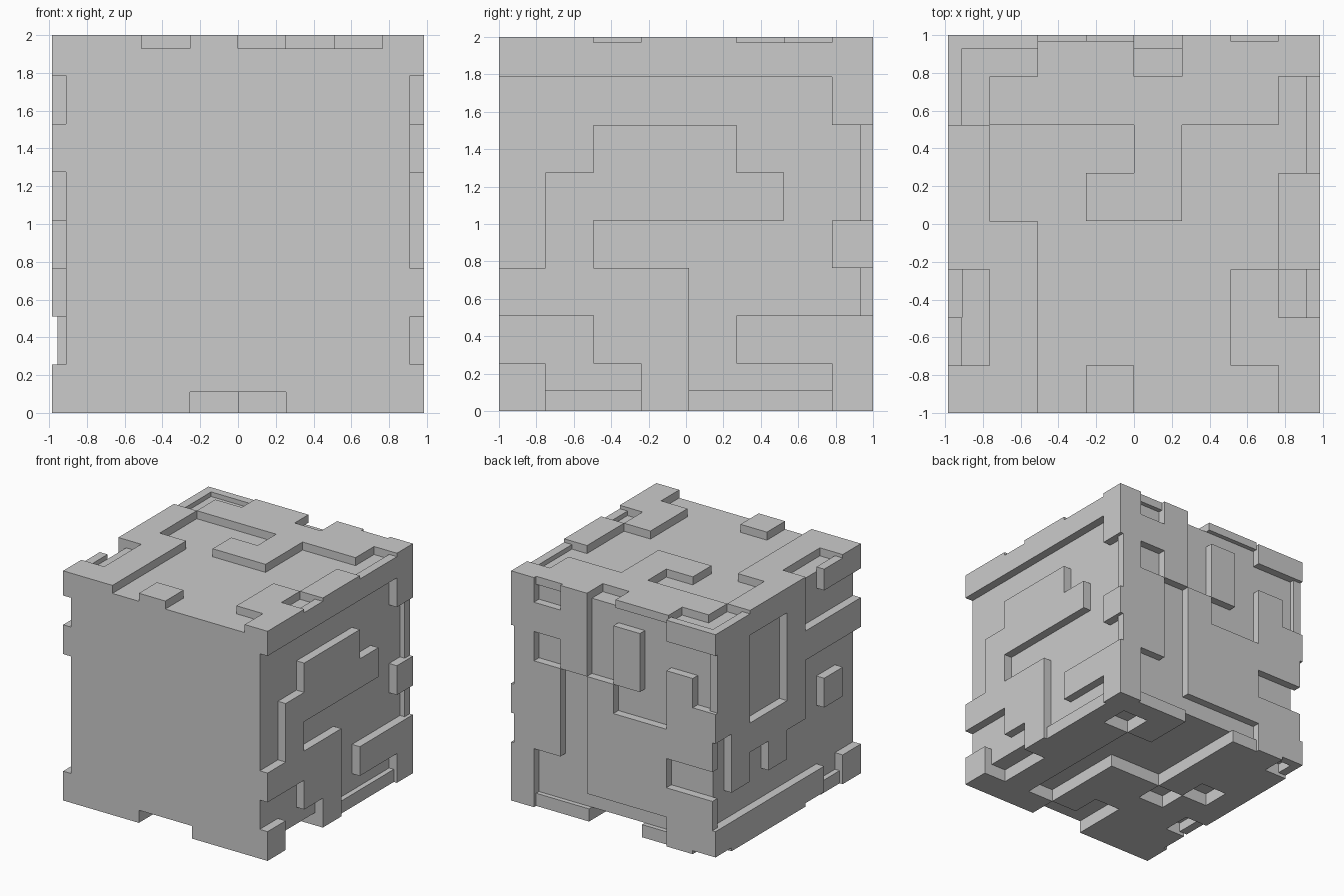
import bpy, bmesh

default = bpy.data.objects.get("Cube")
if default:
    bpy.data.objects.remove(default, do_unlink=True)

PITCH, RIM = 0.255, 0.03
CENTRE = (0.0, 0.015, 1.02)
OUTER = ((-0.985, 0.985), (-1.0, 1.0), (0.0, 2.0))
CORE = ((-0.91, 0.91), (-1.0, 0.93), (0.11, 1.93))

# Relief of each side: '#' is a raised cell. Columns run along the first
# tangent axis upwards, rows along the second one downwards.
top = """
..##.###
.######.
#...#...
#..##..#
##.....#
.#....#.
.#....##
##.#...#"""
bottom = """
.##..###
###..#.#
###...##
#.#...##
##.##.##
.####.#.
###.#.#.
###..###"""
right_side = """
########
.......#
..###...
.#####..
.#.....#
####....
..##.###
#..#...#"""
left_side = """
##.#####
...#..##
####..##
...#..##
.#.####.
....#.#.
........
#.######"""
back = """
##...#.#
...#.###
.#.#.#.#
##..#.##
#####.##
..###.##
#####..#
##.....#"""
front = "\n" + "\n".join(["#" * 8] * 8)

SIDES = {(0, 0): left_side, (0, 1): right_side, (1, 0): front,
         (1, 1): back, (2, 0): bottom, (2, 1): top}
SIDES = {k: v.split() for k, v in SIDES.items()}


def beyond(p, axis, end, limit):
    return p[axis] > limit if end else p[axis] < limit


def raised(side, p):
    """Whether the cell of this side over point p stands out."""
    u, v = [a for a in range(3) if a != side[0]]
    col, row = [min(7, max(0, int((p[a] - CENTRE[a]) / PITCH + 4))) for a in (u, v)]
    return SIDES[side][7 - row][col] == "#"


def solid(p):
    """Core block, or a raised plate; plates stop short of an edge
    unless the plate around the corner is raised too."""
    if all(CORE[a][0] < p[a] < CORE[a][1] for a in range(3)):
        return True
    for side in SIDES:
        axis, end = side
        if not beyond(p, axis, end, CORE[axis][end]) or not raised(side, p):
            continue
        fits = True
        for other in SIDES:
            if other[0] == axis:
                continue
            a, e = other
            limit = OUTER[a][e] + (-RIM if e else RIM)
            if beyond(p, a, e, limit) and not raised(other, p):
                fits = False
        if fits:
            return True
    return False


# Cutting planes along each axis
planes = []
for a in range(3):
    lo, hi = OUTER[a]
    cuts = {lo, lo + RIM, hi - RIM, hi, *CORE[a]}
    cuts |= {CENTRE[a] + k * PITCH for k in range(-3, 4)}
    planes.append(sorted(cuts))

count = [len(c) - 1 for c in planes]
filled = set()
for i in range(count[0]):
    for j in range(count[1]):
        for k in range(count[2]):
            cell = (i, j, k)
            mid = [(planes[a][cell[a]] + planes[a][cell[a] + 1]) / 2 for a in range(3)]
            if solid(mid):
                filled.add(cell)

# Skin only the exposed faces of the filled cells
bm = bmesh.new()
verts = {}


def corner(key):
    if key not in verts:
        verts[key] = bm.verts.new([planes[a][key[a]] for a in range(3)])
    return verts[key]


for cell in sorted(filled):
    for axis, end in SIDES:
        near = list(cell)
        near[axis] += 1 if end else -1
        if tuple(near) in filled:
            continue
        u, v = (axis + 1) % 3, (axis + 2) % 3
        ring = []
        for du, dv in ((0, 0), (1, 0), (1, 1), (0, 1)):
            key = list(cell)
            key[axis] += end
            key[u] += du
            key[v] += dv
            ring.append(corner(tuple(key)))
        bm.faces.new(ring if end else ring[::-1])

bmesh.ops.dissolve_limit(bm, angle_limit=0.01, verts=bm.verts[:], edges=bm.edges[:])
mesh = bpy.data.meshes.new("relief_cube")
bm.to_mesh(mesh)
bm.free()

# Single plain grey
grey = bpy.data.materials.new("plain grey")
grey.use_nodes = True
colour = (0.6, 0.6, 0.6, 1.0)
grey.diffuse_color = colour
grey.node_tree.nodes["Principled BSDF"].inputs["Base Color"].default_value = colour
mesh.materials.append(grey)

cube = bpy.data.objects.new("relief_cube", mesh)
bpy.context.collection.objects.link(cube)
